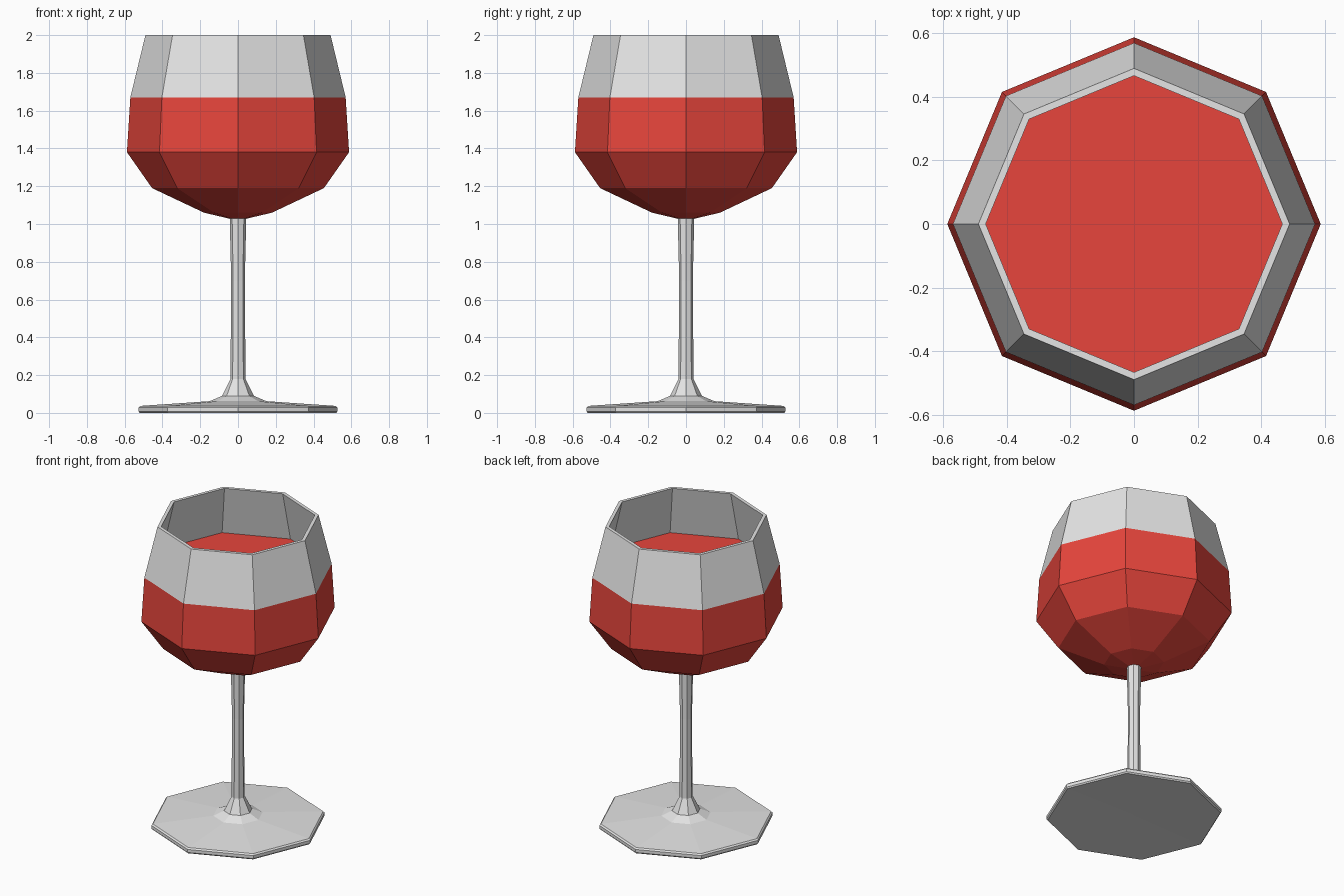
import bpy, bmesh
from math import cos, sin, tau

SIDES = 8

cube = bpy.data.objects.get("Cube")
if cube:
    bpy.data.objects.remove(cube, do_unlink=True)


def material(name, colour):
    mat = bpy.data.materials.new(name)
    mat.use_nodes = True
    mat.diffuse_color = (*colour, 1)
    mat.node_tree.nodes["Principled BSDF"].inputs["Base Color"].default_value = (*colour, 1)
    return mat


glass = material("pale grey glass", (0.78, 0.78, 0.78))
wine = material("red wine", (0.8, 0.06, 0.045))


def lathe(name, profile, mats, rule=None):
    """Revolve (radius, height) points; a zero radius becomes a single pole."""
    bm = bmesh.new()
    rings = []
    for r, z in profile:
        if r == 0:
            rings.append([bm.verts.new((0, 0, z))] * SIDES)
        else:
            angles = [tau * i / SIDES for i in range(SIDES)]
            rings.append([bm.verts.new((r * cos(a), r * sin(a), z)) for a in angles])
    for low, high in zip(rings, rings[1:]):
        for i in range(SIDES):
            j = (i + 1) % SIDES
            corners = dict.fromkeys((low[i], low[j], high[j], high[i]))
            face = bm.faces.new(list(corners))
            if rule:
                face.material_index = rule(face.calc_center_median().z)
    mesh = bpy.data.meshes.new(name)
    bm.to_mesh(mesh)
    bm.free()
    for mat in mats:
        mesh.materials.append(mat)
    obj = bpy.data.objects.new(name, mesh)
    bpy.context.collection.objects.link(obj)
    return obj


FILL = 1.67

# Foot and stem, from the slightly hollow underside up to the bowl
lathe("foot_and_stem", [
    (0, 0.01), (0.52, 0), (0.527, 0.008), (0.527, 0.028), (0.518, 0.037),
    (0.15, 0.062), (0.085, 0.09), (0.04, 0.18), (0.036, 0.7), (0.044, 1.04),
], [glass])

# Bowl: outer wall, rim, then inner wall down to the liquid; red below the fill line
lathe("bowl", [
    (0.04, 1.027), (0.18, 1.06), (0.455, 1.19), (0.588, 1.38), (0.57, FILL),
    (0.49, 2), (0.467, 2), (0.548, FILL),
], [glass, wine], lambda z: int(z < FILL))

# Liquid surface, closing the inside of the bowl
lathe("wine_surface", [(0.548, FILL), (0, FILL)], [wine])
